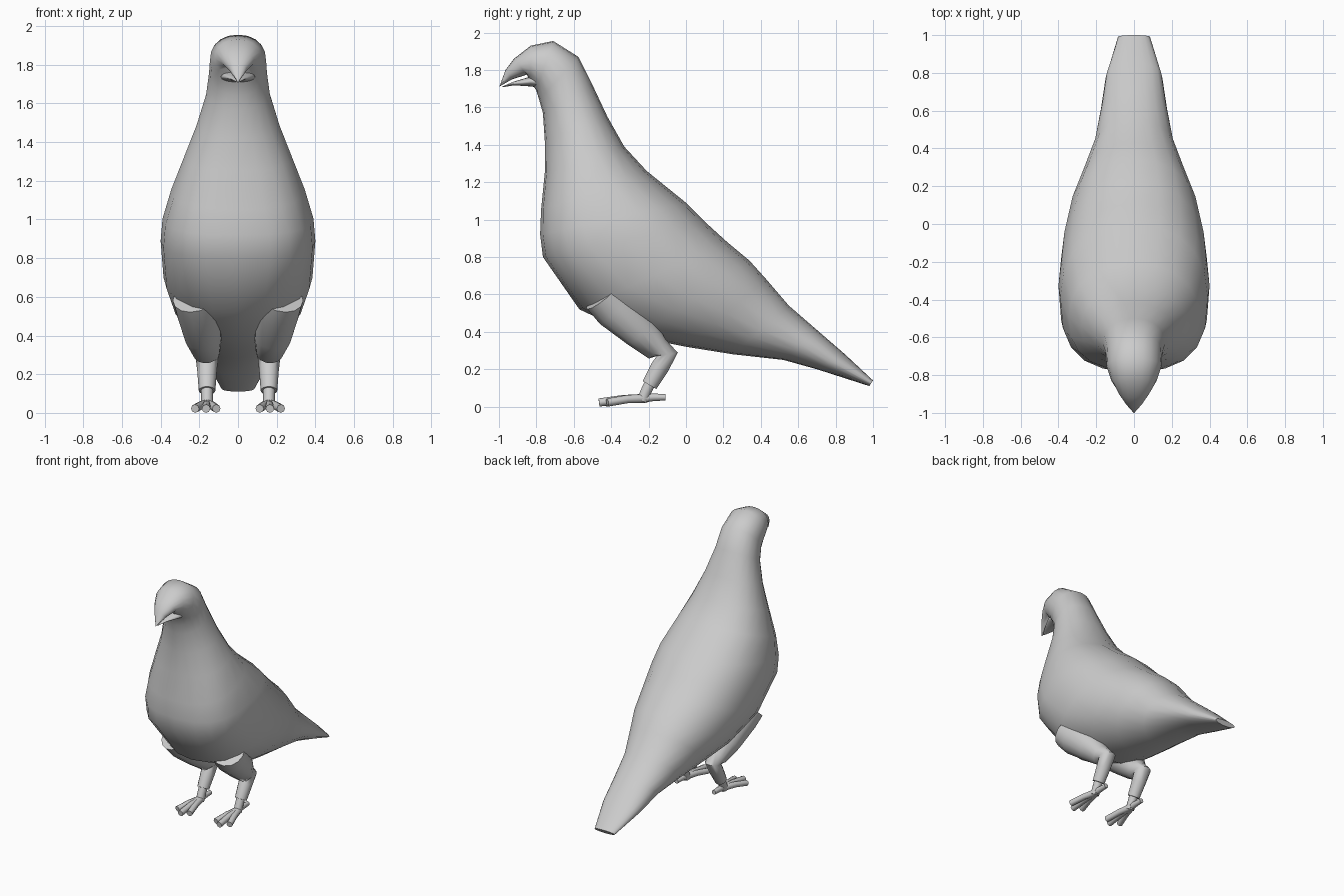
import bpy, bmesh, math
from mathutils import Vector

if "Cube" in bpy.data.objects:
    bpy.data.objects.remove(bpy.data.objects["Cube"])


def skin(name, rings, mirror=False):
    """Skin a list of equal-length vertex rings into a closed smooth object."""
    bm = bmesh.new()
    loops = [[bm.verts.new(p) for p in r] for r in rings]
    n = len(loops[0])
    for a, b in zip(loops, loops[1:]):
        for i in range(n):
            j = (i + 1) % n
            bm.faces.new((a[i], a[j], b[j], b[i]))
    bm.faces.new(loops[0])
    bm.faces.new(loops[-1])
    bmesh.ops.recalc_face_normals(bm, faces=bm.faces)
    me = bpy.data.meshes.new(name)
    bm.to_mesh(me)
    bm.free()
    ob = bpy.data.objects.new(name, me)
    bpy.context.collection.objects.link(ob)
    if mirror:
        ob.modifiers.new("Mirror", 'MIRROR').use_mirror_merge = False
    bpy.ops.object.select_all(action='DESELECT')
    ob.select_set(True)
    bpy.context.view_layer.objects.active = ob
    bpy.ops.object.shade_smooth_by_angle(angle=math.radians(50))
    return ob


def section(fy, fz, by, bz, w, power=2.0, n=20):
    """Ring from front/belly point to back point, half-width w; power squares the front."""
    a, b = Vector((0, fy, fz)), Vector((0, by, bz))
    mid, half = (a + b) / 2, (b - a) / 2
    pts = []
    for i in range(n):
        t = 2 * math.pi * i / n
        c, s = math.cos(t), math.sin(t)
        e = 2 / (power if c < 0 else 2.2)
        pts.append(mid + half * math.copysign(abs(c) ** e, c)
                   + Vector((w * math.copysign(abs(s) ** e, s), 0, 0)))
    return pts


def tube(name, path, n=10):
    """Mirrored tube through (x, y, z, radius) points."""
    P = [Vector(p[:3]) for p in path]
    rings = []
    for i, p in enumerate(P):
        d = (P[min(i + 1, len(P) - 1)] - P[max(i - 1, 0)]).normalized()
        u = Vector((1, 0, 0))
        u = (u - d * u.dot(d)).normalized()
        v = d.cross(u)
        r = path[i][3]
        rings.append([p + r * (u * math.cos(2 * math.pi * k / n)
                               + v * math.sin(2 * math.pi * k / n)) for k in range(n)])
    return skin(name, rings, True)


# Body: beak, head, neck, breast, back and tail in one loft
skin("body", [section(*s) for s in (
    (-1.0, 1.71, -0.995, 1.718, .004),
    (-.93, 1.75, -.965, 1.80, .045),
    (-.85, 1.775, -.92, 1.86, .085),
    (-.83, 1.735, -.83, 1.93, .12),
    (-.80, 1.69, -.71, 1.955, .145),
    (-.785, 1.64, -.575, 1.87, .15),
    (-.765, 1.57, -.50, 1.72, .165),
    (-.755, 1.42, -.42, 1.55, .215),
    (-.755, 1.25, -.33, 1.39, .28, 2.3),
    (-.775, 1.05, -.21, 1.26, .345, 2.5),
    (-.78, .92, 0, 1.09, .39, 2.7),
    (-.765, .80, .11, .98, .40, 2.7),
    (-.57, .52, .22, .88, .385, 2.2),
    (-.25, .37, .34, .78, .34),
    (0, .32, .43, .68, .28),
    (.25, .28, .55, .54, .215),
    (.52, .25, .70, .41, .175),
    (.70, .20, .85, .28, .15),
    (.98, .11, 1.0, .14, .085))])

# Lower half of the beak
skin("lower_beak", [section(*s) for s in (
    (-.98, 1.708, -.98, 1.713, .006),
    (-.92, 1.718, -.92, 1.738, .04),
    (-.83, 1.712, -.83, 1.765, .085),
    (-.74, 1.70, -.74, 1.77, .10))])

# Thighs and feathered lower legs
tube("thigh", [(.22, -.44, .60, .12), (.20, -.378, .526, .12), (.18, -.24, .40, .10),
               (.162, -.155, .31, .07), (.16, -.10, .28, .058),
               (.16, -.14, .21, .05), (.16, -.195, .115, .043)], 14)

# Bare shanks
tube("shank", [(.16, -.18, .15, .032), (.16, -.215, .08, .03), (.16, -.235, .03, .03)])

# Toes: three forward, one back
for name, x, y in (("inner_toe", .112, -.43), ("middle_toe", .165, -.465), ("outer_toe", .222, -.42)):
    tube(name, [(.16, -.21, .045, .024), ((.16 + x) / 2, (y - .21) / 2, .04, .022),
                (x, y, .022, .022)], 8)
tube("back_toe", [(.16, -.24, .045, .024), (.16, -.17, .05, .02), (.16, -.11, .05, .017)], 8)
